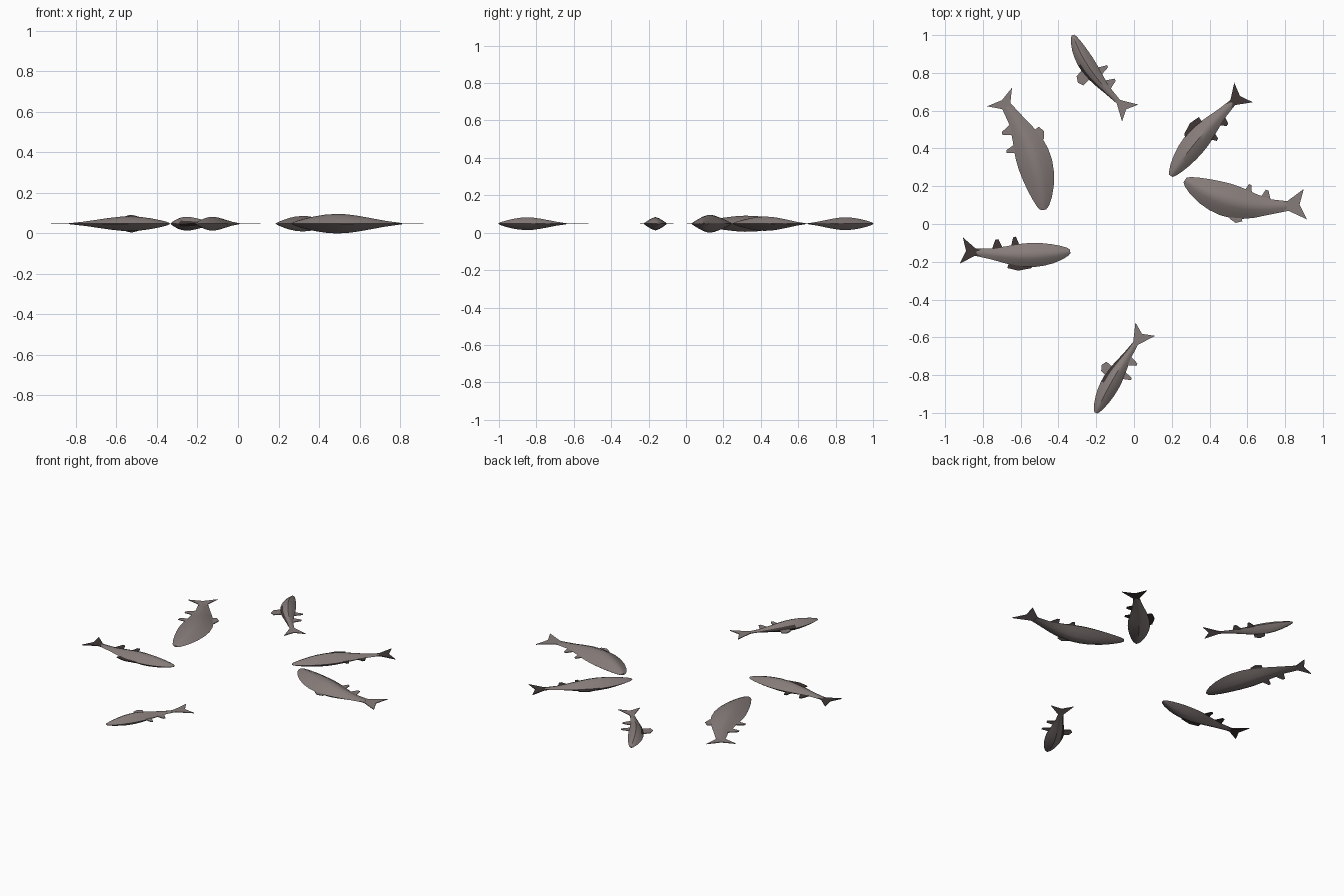
import bpy, bmesh, math
from mathutils import Vector

if "Cube" in bpy.data.objects:
    bpy.data.objects.remove(bpy.data.objects["Cube"])

ZC = 0.048          # height of the flat midplane of every fish


def material(name, rgb):
    m = bpy.data.materials.new(name)
    m.diffuse_color = (*rgb, 1)
    m.use_nodes = True
    m.node_tree.nodes["Principled BSDF"].inputs["Base Color"].default_value = m.diffuse_color
    return m


GREY = material("taupe_grey", (0.24, 0.203, 0.194))
DARK = material("dark_brown", (0.05, 0.038, 0.037))

# shared body profile: position along spine, half width, half thickness (fractions)
PROFILE = [(0, .16, .1), (.03, .34, .25), (.1, .57, .48), (.2, .79, .74),
           (.3, .93, .92), (.4, 1, 1), (.5, .98, .97), (.6, .88, .82),
           (.7, .71, .62), (.85, .45, .3), (1, .3, .06)]
SECTION = [i / 3 for i in range(-3, 4)]


def finish(bm, name, mats, angle=None):
    bmesh.ops.recalc_face_normals(bm, faces=bm.faces)
    me = bpy.data.meshes.new(name)
    bm.to_mesh(me)
    bm.free()
    for m in mats:
        me.materials.append(m)
    ob = bpy.data.objects.new(name, me)
    bpy.context.collection.objects.link(ob)
    if angle:
        me.shade_smooth()
        me.set_sharp_from_angle(angle=math.radians(angle))


def make_spine(head, mid, base):
    """Quadratic curve through head, middle and tail base, as place(u, sideways)."""
    h, m, b = (Vector(p) / 100 for p in (head, mid, base))
    c = 2 * m - (h + b) / 2

    def place(u, v=0.0):
        k = min(u, 1)
        p = (1 - k) ** 2 * h + 2 * k * (1 - k) * c + k * k * b
        d = ((1 - k) * (c - h) + k * (b - c)).normalized()
        p += d * (u - k) * (b - h).length        # run straight on past the tail base
        return p + Vector((-d.y, d.x)) * v
    return place


def make_body(name, place, width, thick, stripe_side):
    """Lens-shaped sections lofted along the spine; optional dark stripe on one edge."""
    bm = bmesh.new()
    loop = [(s, 1) for s in SECTION] + [(s, -1) for s in SECTION[-2:0:-1]]
    rings = []
    for u, w, t in PROFILE:
        ring = []
        for s, sign in loop:
            q = place(u, s * w * width)
            ring.append(bm.verts.new((q.x, q.y, ZC + sign * thick * t * (1 - abs(s) ** 1.4))))
        rings.append(ring)
    n = len(loop)
    for k, (a, b) in enumerate(zip(rings, rings[1:])):
        for i in range(n):
            j = (i + 1) % n
            f = bm.faces.new((a[i], a[j], b[j], b[i]))
            across = (loop[i][0] + loop[j][0]) / 2 * stripe_side
            if across > .7 and .35 < PROFILE[k][0] < .9:
                f.material_index = 1
    bm.faces.new(rings[0])
    bm.faces.new(rings[-1])
    finish(bm, name, [GREY, DARK], 40)


def make_fin(name, place, outline, mat):
    """Thin flat plate from an outline in spine coordinates."""
    bm = bmesh.new()
    h = 0.002
    pts = [place(u, v) for u, v in outline]
    low = [bm.verts.new((p.x, p.y, ZC - h)) for p in pts]
    top = [bm.verts.new((p.x, p.y, ZC + h)) for p in pts]
    bm.faces.new(low)
    bm.faces.new(top)
    for i in range(len(pts)):
        j = (i + 1) % len(pts)
        bm.faces.new((low[i], low[j], top[j], top[i]))
    finish(bm, name, [mat])


# spine (head, middle, tail base), half width and thickness,
# back fin (start, end, signed reach), belly fin reach, tail length and half span; hundredths
FISH = {
    "left_back": ((-48, 7.5), (-54, 37), (-67.3, 62), 9.2, 4.3, .55, .7, -10.5, 12.3, 6.5, 8.2),
    "top": ((-32.3, 100), (-23.5, 82.5), (-8.5, 65), 4.4, 3.4, .45, .62, -9.5, 8.5, 9, 6.2),
    "right_back": ((19.5, 25.5), (34.5, 45.5), (52, 64), 6.3, 3.8, .36, .66, 8.8, 8, 8.2, 7.1),
    "right_front": ((27, 23.3), (53.5, 11.5), (81, 9.5), 8.8, 4.8, .45, .6, -10.6, 11, 9.8, 8.1),
    "left_front": ((-33.8, -14.5), (-57.7, -16.5), (-83.5, -15), 6.4, 3.6, .36, .68, 8.2, 9.8, 8, 7),
    "bottom": ((-20.2, -100), (-11, -82), (.6, -63.5), 5, 3.4, .47, .64, 9, 8.5, 9.5, 6.3),
}
DARK_FINS = ("right_back", "left_front")
STRIPED = ("top", "bottom")

for name, (head, mid, base, *rest) in FISH.items():
    w, t, d0, d1, back, belly, tail_len, tail_half = rest
    w, t, back, belly, tail_half = (k / 100 for k in (w, t, back, belly, tail_half))
    place = make_spine(head, mid, base)
    side = math.copysign(1, back)
    fin_mat = DARK if name in DARK_FINS else GREY
    make_body(f"{name}_fish_body", place, w, t, side if name in STRIPED else 0)

    # back fin on one edge
    root = side * w * .4
    span = d1 - d0
    make_fin(f"{name}_fish_back_fin", place,
             [(d0, root), (d0 + .25 * span, .85 * back), (d0 + .65 * span, back),
              (d1, .85 * back), (d1 - .02, root)], fin_mat)

    # two belly fins on the other edge
    for part, u, reach in (("front", .53, belly), ("rear", .72, belly * .82)):
        root = -side * w * .3
        make_fin(f"{name}_fish_{part}_belly_fin", place,
                 [(u, root), (u + .07, -side * reach), (u + .1, -side * reach * .96),
                  (u + .13, root)], fin_mat)

    # forked tail
    size = (Vector(base) - Vector(head)).length
    tip, notch = 1 + tail_len / size, 1 + .68 * tail_len / size
    make_fin(f"{name}_fish_tail", place,
             [(.95, w * .25), (1.01, w * .3), (tip, tail_half), (notch, 0),
              (tip, -tail_half), (1.01, -w * .3), (.95, -w * .25)], fin_mat)
